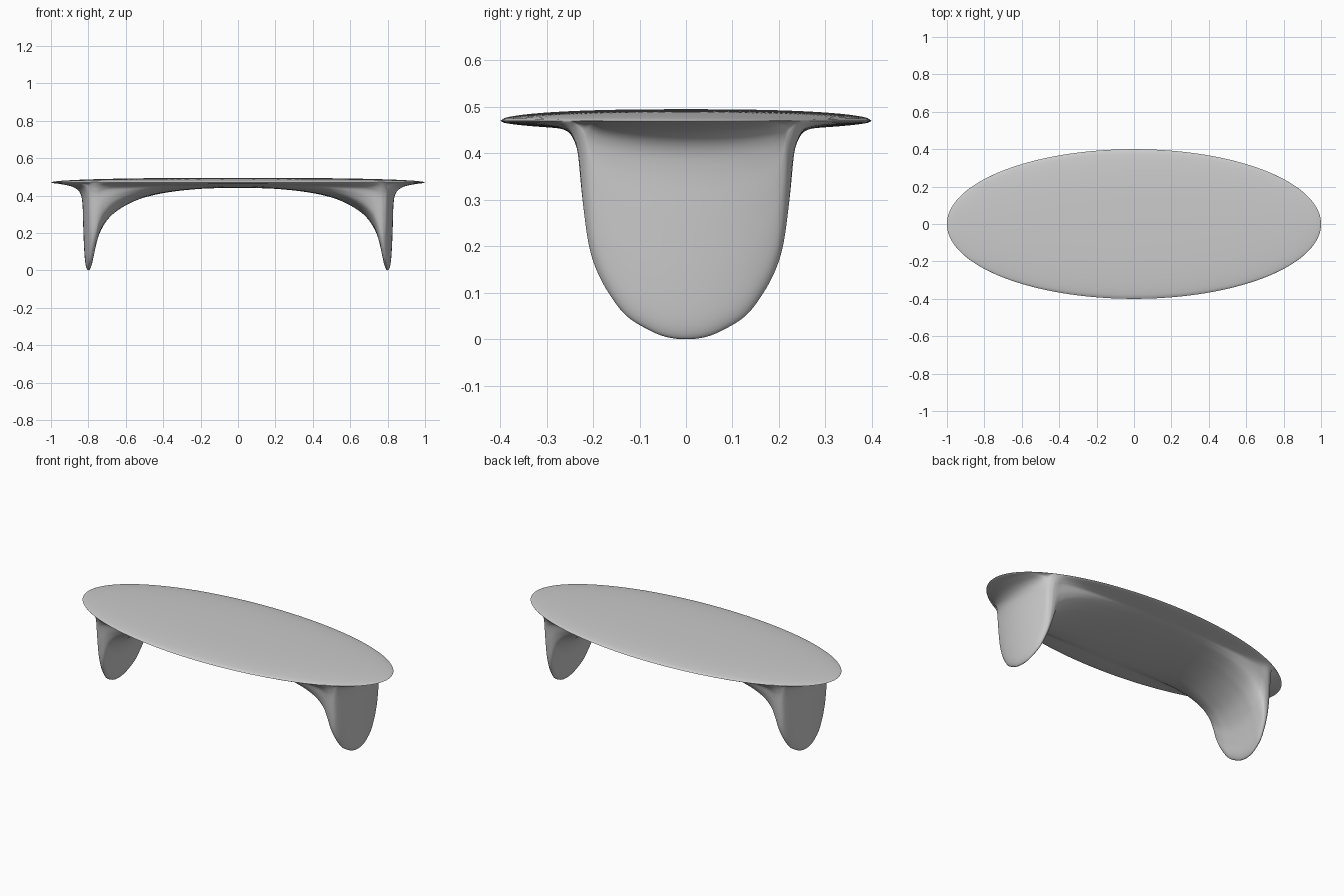
import bpy, bmesh, math

if "Cube" in bpy.data.objects:
    bpy.data.objects.remove(bpy.data.objects["Cube"])

RIM_Z = 0.47   # height of the thin elliptical edge
HALF_Y = 0.40  # half depth of the top

# Underside profile along the middle (x, z): arch, leg tip, outer wall, flange
PROFILE = [(0, .44), (.2, .436), (.4, .413), (.55, .372), (.67, .30), (.735, .21),
           (.765, .11), (.782, .03), (.8, 0), (.815, .03), (.823, .12), (.828, .25),
           (.832, .36), (.845, .415), (.88, .445), (.94, .46), (.985, .466), (1, .47)]
# Leg outline across the width (0 middle .. 1 rim, share of leg depth)
OUTLINE = [(0, 1), (.16, .99), (.31, .957), (.5, .89), (.65, .78), (.75, .67),
           (.81, .55), (.855, .35), (.885, .15), (.92, .07), (.96, .025), (1, 0)]


def spline(points, steps):
    """Smooth curve through points, symmetric about the first one."""
    pts = [(-points[1][0], points[1][1])] + points + [points[-1]]
    out = []
    for i in range(1, len(pts) - 2):
        for k in range(steps):
            t = k / steps
            out.append(tuple(
                0.5 * (2 * b + (c - a) * t + (2 * a - 5 * b + 4 * c - d) * t * t
                       + (3 * b - a - 3 * c + d) * t ** 3)
                for a, b, c, d in zip(*pts[i - 1:i + 3])))
    return out + [points[-1]]


def mirrored(samples):
    return [(-a, b) for a, b in samples[:0:-1]] + samples


def place(u, v):
    """Map the square grid onto the ellipse, keeping the leg sides straight."""
    b = 0.1 + 0.18 * min(1, max(0, (abs(u) - 0.84) / 0.16))
    rim_y = HALF_Y * math.sqrt(1 - u * u * (1 - b))
    base = min(0.26, rim_y)
    y = math.copysign(base * abs(v) + (rim_y - base) * abs(v) ** 10, v)
    return u * math.sqrt(1 - b * v * v), y


def radius(x, y):
    return min(1, math.hypot(x, y / HALF_Y))


def under(x, y):
    return RIM_Z - 0.02 * math.sqrt(1 - radius(x, y) ** 2)


bm = bmesh.new()
us = mirrored(spline(PROFILE, 5))
vs = mirrored(spline(OUTLINE, 5))

# Tabletop sheet and the underside sheet with its two legs, on the same grid
for is_top in (True, False):
    rows = []
    for u, z_mid in us:
        row = []
        for v, share in vs:
            x, y = place(u, v)
            if is_top:
                z = RIM_Z + 0.025 * math.sqrt(1 - radius(x, y) ** 2.5)
            else:
                z = under(x, y) - (under(u, 0) - z_mid) * share
            row.append(bm.verts.new((x, y, z)))
        rows.append(row)
    for r0, r1 in zip(rows, rows[1:]):
        for j in range(len(vs) - 1):
            quad = (r0[j], r1[j], r1[j + 1], r0[j + 1])
            bm.faces.new(quad if is_top else quad[::-1])

# Weld the two sheets at the rim
bmesh.ops.remove_doubles(bm, verts=bm.verts[:], dist=1e-5)
bmesh.ops.recalc_face_normals(bm, faces=bm.faces[:])
mesh = bpy.data.meshes.new("coffee_table")
bm.to_mesh(mesh)
bm.free()
table = bpy.data.objects.new("coffee_table", mesh)
bpy.context.collection.objects.link(table)
bpy.context.view_layer.objects.active = table
table.select_set(True)
bpy.ops.object.shade_smooth_by_angle(angle=math.radians(60))
